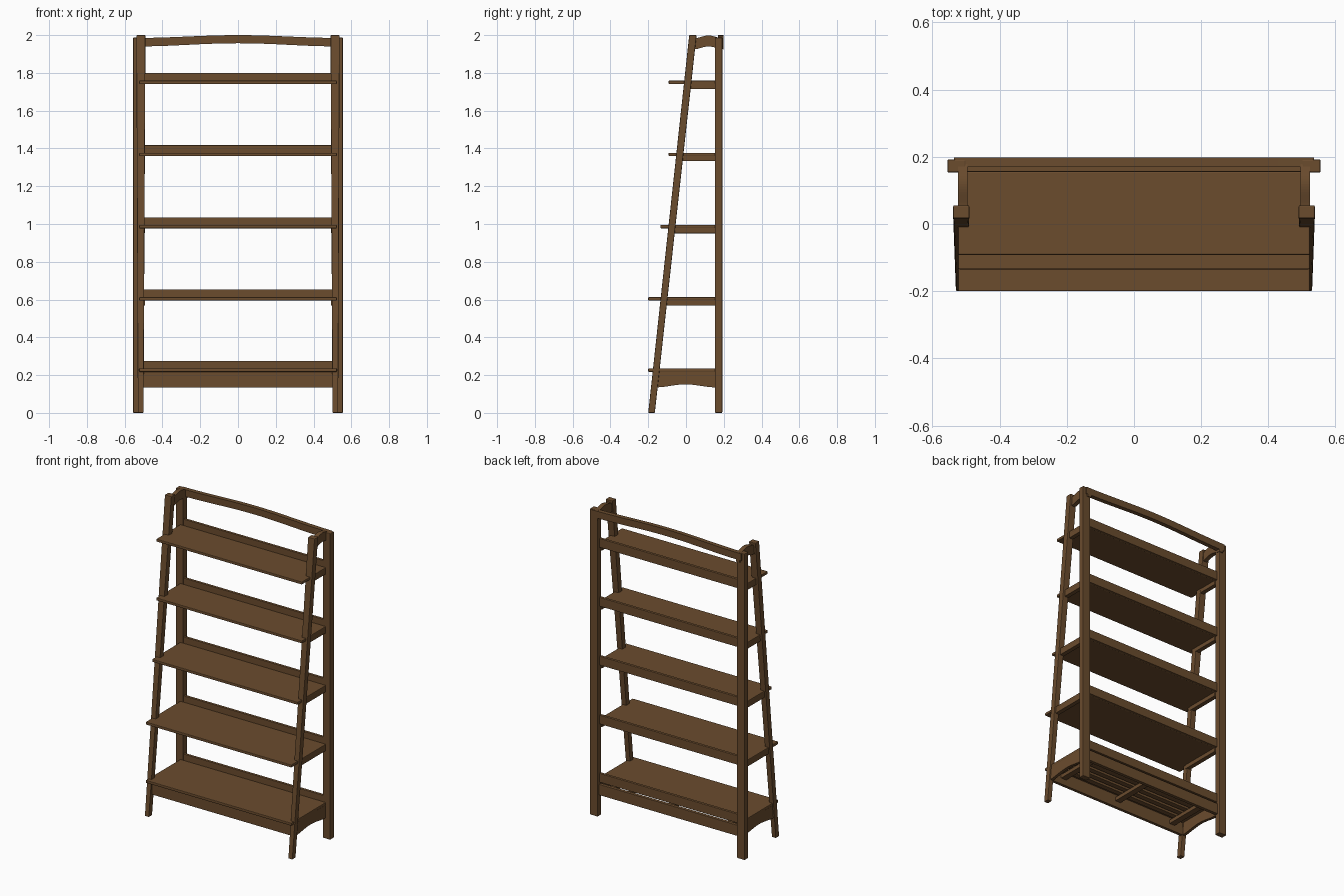
import bpy, bmesh, math

if "Cube" in bpy.data.objects:
    bpy.data.objects.remove(bpy.data.objects["Cube"])

wood = bpy.data.materials.new("walnut_brown")
wood.diffuse_color = (0.145, 0.072, 0.027, 1)
wood.use_nodes = True
wood.node_tree.nodes["Principled BSDF"].inputs["Base Color"].default_value = wood.diffuse_color


def add(name, bm, bevel=0.0):
    bmesh.ops.recalc_face_normals(bm, faces=bm.faces)
    me = bpy.data.meshes.new(name)
    bm.to_mesh(me)
    bm.free()
    me.materials.append(wood)
    ob = bpy.data.objects.new(name, me)
    bpy.context.collection.objects.link(ob)
    if bevel:
        m = ob.modifiers.new("soft_edges", 'BEVEL')
        m.width = bevel
        m.segments = 2
        m.limit_method = 'ANGLE'
    return ob


def hexa(name, bottom, top, bevel=0.003):
    """Block between two rectangles (x0, x1, y0, y1, z)."""
    bm = bmesh.new()
    rings = []
    for x0, x1, y0, y1, z in (bottom, top):
        rings.append([bm.verts.new(p) for p in
                      ((x0, y0, z), (x1, y0, z), (x1, y1, z), (x0, y1, z))])
    a, b = rings
    bm.faces.new(a)
    bm.faces.new(b)
    for i in range(4):
        j = (i + 1) % 4
        bm.faces.new((a[i], a[j], b[j], b[i]))
    return add(name, bm, bevel)


def box(name, x0, x1, y0, y1, z0, z1, bevel=0.002):
    return hexa(name, (x0, x1, y0, y1, z0), (x0, x1, y0, y1, z1), bevel)


def arched(name, axis, u0, u1, v0, v1, z0, z1, rise_low, rise_top, n=20):
    """Rail along axis with curved lower and upper edges."""
    bm = bmesh.new()
    rings = []
    for i in range(n + 1):
        t = i / n
        u = u0 + (u1 - u0) * t
        s = 0.5 - 0.5 * math.cos(2 * math.pi * t)
        lo, hi = z0 + rise_low * s, z1 + rise_top * s
        pts = ((v0, lo), (v1, lo), (v1, hi), (v0, hi))
        rings.append([bm.verts.new((u, v, z) if axis == 'x' else (v, u, z))
                      for v, z in pts])
    for a, b in zip(rings, rings[1:]):
        for i in range(4):
            j = (i + 1) % 4
            bm.faces.new((a[i], a[j], b[j], b[i]))
    bm.faces.new(rings[0])
    bm.faces.new(rings[-1])
    return add(name, bm)


def leg_y(z):
    # centre line of the leaning front leg
    return -0.182 + 0.109 * z


# shelves: top height and front edge
shelves = [(0.235, -0.2), (0.613, -0.2), (0.995, -0.135),
           (1.377, -0.092), (1.759, -0.092)]

for s, side in ((-1, "left"), (1, "right")):
    def xs(a, b):
        return (a, b) if s > 0 else (-b, -a)
    # upright back post and leaning front leg
    box(f"back_post_{side}", *xs(0.50, 0.555), 0.153, 0.192, 0, 1.987, 0.004)
    hexa(f"front_leg_{side}", (*xs(0.50, 0.53), -0.2, -0.165, 0),
         (*xs(0.49, 0.538), 0.017, 0.056, 2.0), 0.004)
    # curved rails at the top and the bottom of each side
    arched(f"top_side_rail_{side}", 'y', 0.04, 0.198, *xs(0.496, 0.524),
           1.925, 1.983, 0.015, 0.015)
    arched(f"bottom_side_rail_{side}", 'y', leg_y(0.17), 0.16, *xs(0.503, 0.522),
           0.135, 0.218, 0.016, 0)
    # shelf bearers
    for i, (z, _) in enumerate(shelves[1:], 2):
        box(f"shelf_bearer_{i}_{side}", *xs(0.493, 0.522), leg_y(z), 0.158,
            z - 0.044, z - 0.008)

# boards with a low back strip
for i, (z, front) in enumerate(shelves, 1):
    box(f"shelf_{i}", -0.523, 0.523, front, 0.156, z - 0.018, z, 0.004)
    box(f"shelf_back_strip_{i}", -0.51, 0.51, 0.155, 0.173, z - 0.018, z + 0.04)

# arched top back rail
arched("top_back_rail", 'x', -0.535, 0.535, 0.17, 0.198, 1.94, 1.985, 0.017, 0.015)

# bottom frame: aprons, cross bars and slats under the lowest shelf
box("front_apron", -0.51, 0.51, -0.168, -0.148, 0.135, 0.218)
box("back_apron", -0.51, 0.51, 0.155, 0.177, 0.135, 0.205)
for i, x in enumerate((-0.42, 0, 0.42)):
    box(f"cross_bar_{i + 1}", x - 0.02, x + 0.02, -0.15, 0.157, 0.175, 0.2)
for i in range(5):
    y = -0.1 + i * 0.052
    box(f"under_slat_{i + 1}", -0.46, 0.46, y - 0.017, y + 0.017, 0.198, 0.218)
